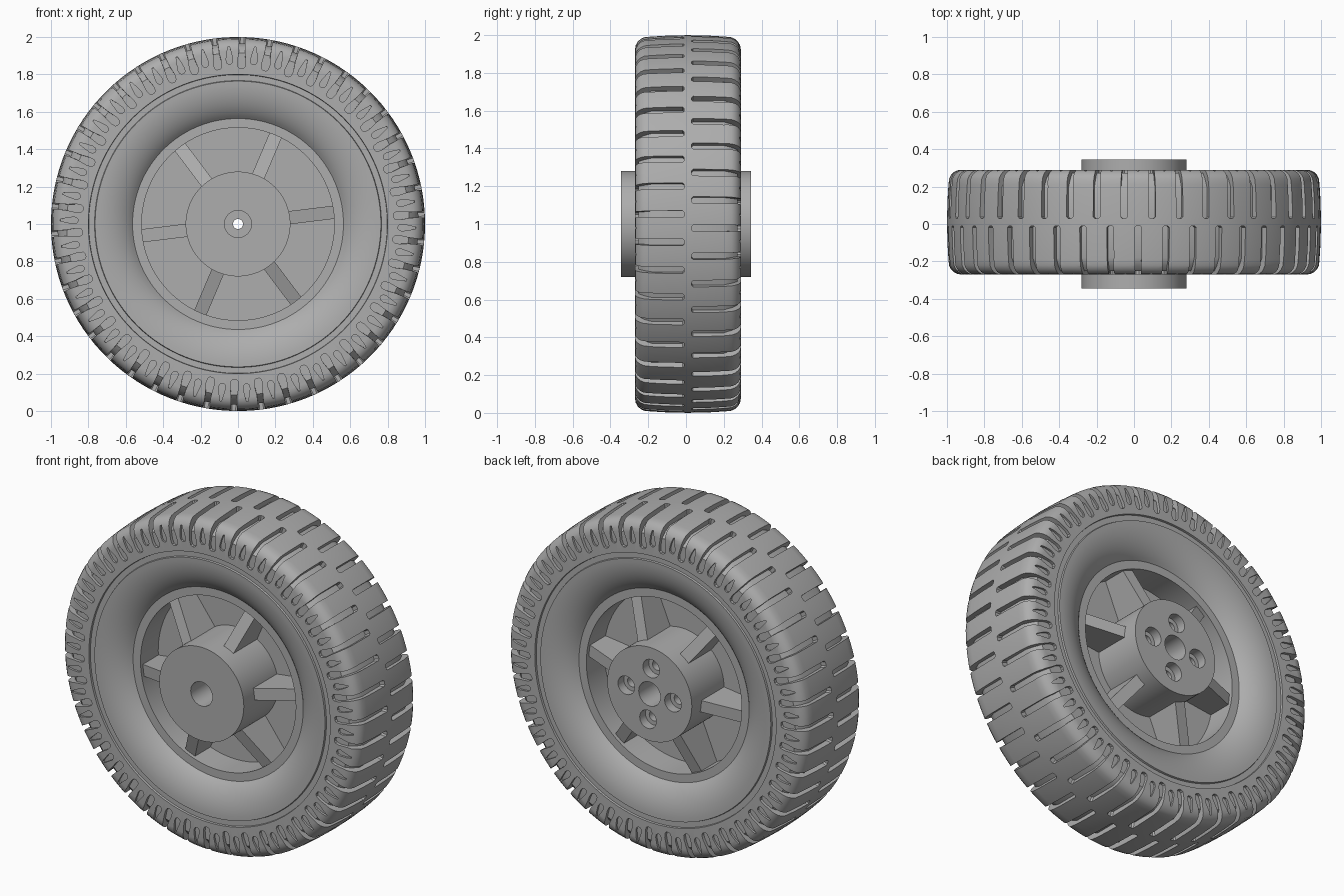
import bpy, bmesh
from math import sin, cos, pi, radians

cube = bpy.data.objects.get("Cube")
if cube:
    bpy.data.objects.remove(cube)

grey = bpy.data.materials.new("plain_grey")
grey.use_nodes = True
grey.diffuse_color = (0.42, 0.42, 0.42, 1)
grey.node_tree.nodes["Principled BSDF"].inputs["Base Color"].default_value = (0.42, 0.42, 0.42, 1)

AXLE_Z = 1.0
MID = 0.01          # tyre centre plane
PITCHES = 42


def finish(name, bm):
    bmesh.ops.recalc_face_normals(bm, faces=bm.faces)
    me = bpy.data.meshes.new(name)
    bm.to_mesh(me)
    bm.free()
    ob = bpy.data.objects.new(name, me)
    me.materials.append(grey)
    bpy.context.collection.objects.link(ob)
    return ob


def polar(r, y, angle, side=0.0):
    """Point at radius r, shifted sideways along the tangent."""
    return (r * cos(angle) - side * sin(angle), y, AXLE_Z + r * sin(angle) + side * cos(angle))


def lathe(name, profile, segments=126):
    """Closed (r, y) outline turned about the axle."""
    bm = bmesh.new()
    rings = [[bm.verts.new(polar(r, y, 2 * pi * i / segments)) for r, y in profile]
             for i in range(segments)]
    n = len(profile)
    for i in range(segments):
        a, b = rings[i], rings[(i + 1) % segments]
        for j in range(n):
            k = (j + 1) % n
            bm.faces.new((a[j], a[k], b[k], b[j]))
    return finish(name, bm)


def sweep(bm, stations, angle, sign):
    """Tapered cutter; stations are (inner r, inner y, outer r, outer y, half width)."""
    rows = []
    for ri, yi, ro, yo, w in stations:
        rows.append([bm.verts.new(polar(r, MID + sign * y, angle, s))
                     for r, y, s in ((ri, yi, -w), (ri, yi, w), (ro, yo, w), (ro, yo, -w))])
    for a, b in zip(rows, rows[1:]):
        for j in range(4):
            k = (j + 1) % 4
            bm.faces.new((a[j], a[k], b[k], b[j]))
    bm.faces.new(rows[0])
    bm.faces.new(rows[-1])


def carve(ob, cutter):
    mod = ob.modifiers.new("carve", 'BOOLEAN')
    mod.operation, mod.solver, mod.object = 'DIFFERENCE', 'EXACT', cutter
    graph = bpy.context.evaluated_depsgraph_get()
    me = bpy.data.meshes.new_from_object(ob.evaluated_get(graph))
    ob.modifiers.clear()
    ob.data = me
    bpy.data.objects.remove(cutter)


def smooth(ob):
    bpy.ops.object.select_all(action='DESELECT')
    ob.select_set(True)
    bpy.context.view_layer.objects.active = ob
    bpy.ops.object.shade_smooth_by_angle(angle=radians(32))


# Tyre: crown, rounded shoulder, sidewall, stepped lip, rolled dish, flat ring
half = [(1.0, 0.0), (0.997, 0.12), (0.992, 0.2)]
half += [(0.925 + 0.067 * cos(t), 0.21 + 0.07 * sin(t)) for t in (radians(18 * i) for i in range(1, 6))]
half += [(0.80, 0.28), (0.798, 0.268), (0.767, 0.268), (0.764, 0.278)]
half += [(0.764 - 0.2 * sin(t) / sin(1), 0.278 - 0.08 * (1 - cos(t)) / (1 - cos(1)))
         for t in (i / 10 for i in range(1, 11))]
half += [(0.515, 0.198)]
profile = [(r, MID + y) for r, y in half] + [(r, MID - y) for r, y in reversed(half[1:])]
tyre = lathe("tyre", profile)

# Tread grooves wrap over the shoulder; teardrop pockets sit between them
groove = [(0.965, 0.02, 1.05, 0.02, 0.010), (0.965, 0.028, 1.05, 0.028, 0.018),
          (0.965, 0.19, 1.05, 0.19, 0.018), (0.945, 0.235, 1.02, 0.31, 0.015),
          (0.915, 0.262, 0.94, 0.34, 0.016), (0.865, 0.262, 0.865, 0.34, 0.022),
          (0.840, 0.262, 0.840, 0.34, 0.018), (0.832, 0.262, 0.832, 0.34, 0.008)]
pocket = [(0.950, 0.262, 0.955, 0.34, 0.004), (0.920, 0.268, 0.920, 0.34, 0.011),
          (0.880, 0.268, 0.880, 0.34, 0.018), (0.864, 0.268, 0.864, 0.34, 0.015),
          (0.856, 0.268, 0.856, 0.34, 0.006)]
bm = bmesh.new()
step = 2 * pi / PITCHES
for sign, phase in ((-1, 0.35), (1, 0.85)):
    for i in range(PITCHES):
        sweep(bm, groove, (i + phase) * step, sign)
        sweep(bm, pocket, (i + phase + 0.5) * step, sign)
carve(tyre, finish("tread_cutter", bm))
smooth(tyre)

# Hub with a wide bore narrowing to a small axle hole
hub = lathe("hub", [(0.28, -0.345), (0.28, 0.345), (0.072, 0.345), (0.072, 0.03),
                    (0.027, 0.03), (0.027, -0.03), (0.072, -0.03), (0.072, -0.345)], 96)

# Counterbored bolt holes in the back of the hub
for radius, floor in ((0.055, 0.29), (0.03, 0.15)):
    bm = bmesh.new()
    for i in range(4):
        cx, _, cz = polar(0.155, 0, radians(90 * i + 4))
        ends = [[bm.verts.new((cx + radius * cos(a), y, cz + radius * sin(a)))
                 for a in (2 * pi * j / 24 for j in range(24))] for y in (floor, 0.4)]
        for j in range(24):
            k = (j + 1) % 24
            bm.faces.new((ends[0][j], ends[0][k], ends[1][k], ends[1][j]))
        bm.faces.new(ends[0])
        bm.faces.new(ends[1])
    carve(hub, finish("bolt_cutter", bm))
smooth(hub)

# Web disc closing the wheel between hub and rim
web = lathe("web", [(0.53, -0.02), (0.53, 0.04), (0.26, 0.04), (0.26, -0.02)])
smooth(web)

# Six ribs, taller at the hub than at the rim
for i in range(6):
    bm = bmesh.new()
    angle = radians(7 + 60 * i)
    sides = [[bm.verts.new(polar(r, y, angle, s)) for r, y in
              ((0.26, -0.25), (0.517, -0.165), (0.517, 0.185), (0.26, 0.26))]
             for s in (-0.035, 0.035)]
    for j in range(4):
        k = (j + 1) % 4
        bm.faces.new((sides[0][j], sides[0][k], sides[1][k], sides[1][j]))
    bm.faces.new(sides[0])
    bm.faces.new(sides[1])
    finish(f"rib_{i + 1}", bm)
